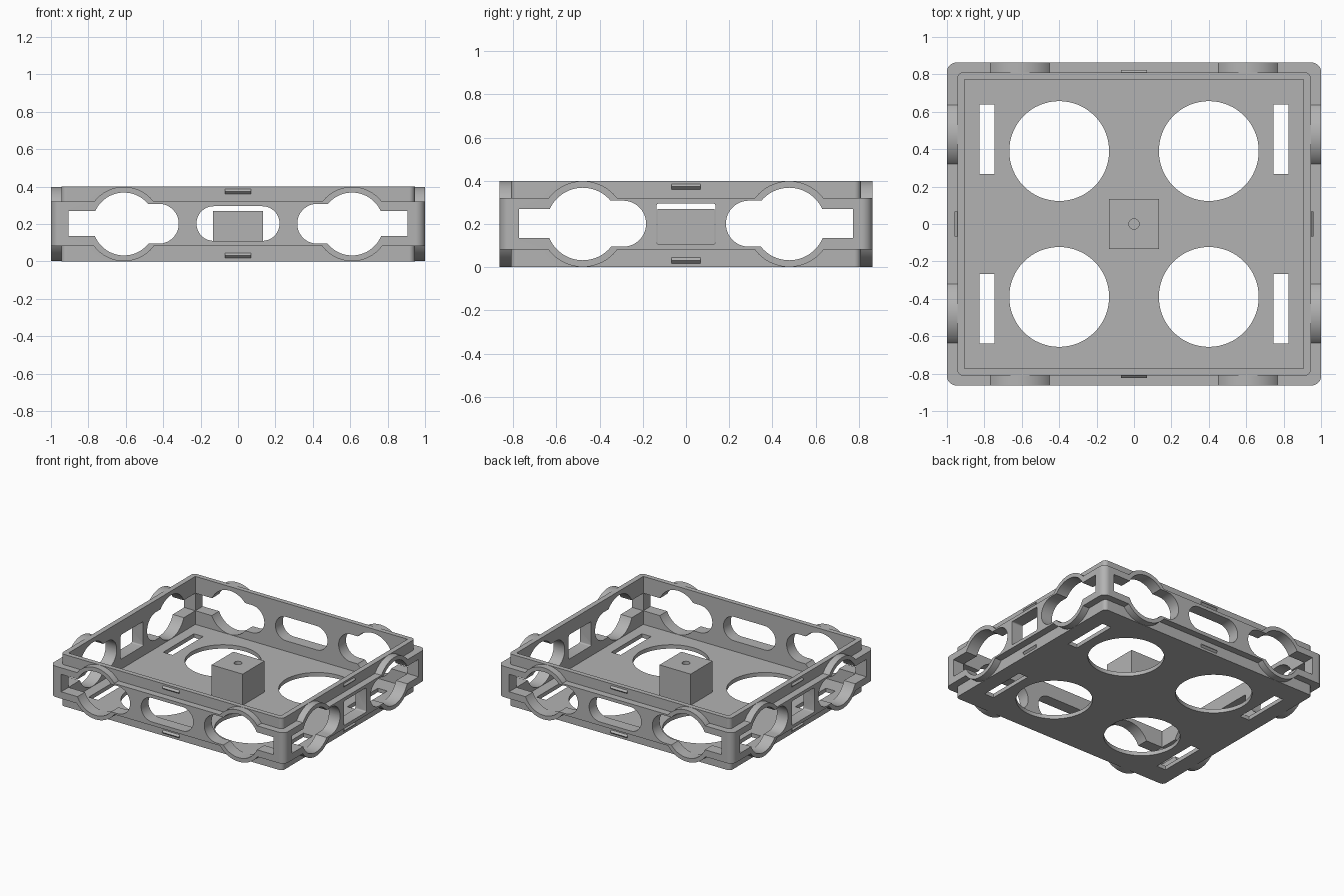
import bpy, bmesh, math

cube = bpy.data.objects.get("Cube")
if cube:
    bpy.data.objects.remove(cube, do_unlink=True)

grey = bpy.data.materials.new("plain grey")
grey.use_nodes = True
colour = (0.45, 0.45, 0.45, 1)
grey.diffuse_color = colour
grey.node_tree.nodes["Principled BSDF"].inputs["Base Color"].default_value = colour


def rounded(u0, u1, v0, v1, r=0.0, steps=16):
    """Outline of a rectangle with rounded corners."""
    if r == 0:
        return [(u0, v0), (u1, v0), (u1, v1), (u0, v1)]
    pts = []
    corners = [(u1 - r, v1 - r), (u0 + r, v1 - r), (u0 + r, v0 + r), (u1 - r, v0 + r)]
    for i, (cu, cv) in enumerate(corners):
        for k in range(steps + 1):
            a = math.pi / 2 * (i + k / steps)
            pts.append((cu + r * math.cos(a), cv + r * math.sin(a)))
    return pts


def disc(u, v, r):
    return rounded(u - r, u + r, v - r, v + r, r)


def prism(name, outline, axis, lo, hi):
    """Extrude an outline along the x, y or z axis."""
    place = {"x": lambda u, v, w: (w, u, v),
             "y": lambda u, v, w: (u, w, v),
             "z": lambda u, v, w: (u, v, w)}[axis]
    bm = bmesh.new()
    rings = [[bm.verts.new(place(u, v, w)) for u, v in outline] for w in (lo, hi)]
    bm.faces.new(rings[0])
    bm.faces.new(rings[1])
    n = len(outline)
    for i in range(n):
        j = (i + 1) % n
        bm.faces.new((rings[0][i], rings[0][j], rings[1][j], rings[1][i]))
    bmesh.ops.remove_doubles(bm, verts=bm.verts, dist=1e-5)
    bmesh.ops.recalc_face_normals(bm, faces=bm.faces)
    mesh = bpy.data.meshes.new(name)
    bm.to_mesh(mesh)
    bm.free()
    mesh.materials.append(grey)
    obj = bpy.data.objects.new(name, mesh)
    bpy.context.collection.objects.link(obj)
    return obj


def combine(target, operation, *shape):
    """Apply a boolean with a temporary prism."""
    tool = prism("cutter", *shape)
    mod = target.modifiers.new("boolean", "BOOLEAN")
    mod.operation, mod.object, mod.solver = operation, tool, "EXACT"
    graph = bpy.context.evaluated_depsgraph_get()
    mesh = bpy.data.meshes.new_from_object(target.evaluated_get(graph))
    target.modifiers.clear()
    target.data = mesh
    bpy.data.objects.remove(tool, do_unlink=True)


# Solid tray: tall core, wider middle band and round bosses
X, Y, MID = 1.0, 0.863, 0.2
tray = prism("tray", rounded(-0.945, 0.945, -0.81, 0.81, 0.03), "z", 0, 0.4)
combine(tray, "UNION", rounded(-X, X, -Y, Y, 0.05), "z", 0.082, 0.32)
sides = [("y", 0.61, Y), ("x", 0.478, X)]
for axis, c, reach in sides:
    for s in (-1, 1):
        combine(tray, "UNION", disc(s * c, MID, 0.199), axis, -reach, reach)

# Hollow inside
combine(tray, "DIFFERENCE", rounded(-0.905, 0.905, -0.773, 0.773), "z", 0.03, 0.6)

# Wall openings: round hole, square outer notch, round-ended inner slot
for axis, c, reach in sides:
    for s in (-1, 1):
        notch = rounded(c, c + 0.295, 0.135, 0.27)
        slot = rounded(c - 0.293, c + 0.09, 0.095, 0.308, 0.106)
        for outline in (disc(c, MID, 0.168), notch, slot):
            combine(tray, "DIFFERENCE", [(s * u, v) for u, v in outline], axis, -1.2, 1.2)
combine(tray, "DIFFERENCE", rounded(-0.222, 0.222, 0.11, 0.295, 0.092), "y", -1.2, 1.2)
combine(tray, "DIFFERENCE", rounded(-0.136, 0.136, 0.107, 0.295, 0.01, 4), "x", -1.2, 1.2)

# Floor openings
for sx in (-1, 1):
    for sy in (-1, 1):
        combine(tray, "DIFFERENCE", disc(sx * 0.4, sy * 0.39, 0.267), "z", -0.1, 0.1)
        strap = [(sx * u, sy * v) for u, v in rounded(0.745, 0.825, 0.267, 0.64)]
        combine(tray, "DIFFERENCE", strap, "z", -0.1, 0.1)

# Centre block with a screw hole
block = prism("centre_block", rounded(-0.133, 0.133, -0.133, 0.133), "z", 0.02, 0.27)
combine(block, "DIFFERENCE", disc(0, 0, 0.028), "z", 0.1, 0.4)

# Clip ridges above and below the band on every side
ridges = []
for axis, wall, half in (("x", 0.81, 0.07), ("y", 0.945, 0.067)):
    for s in (-1, 1):
        for z, level in ((0.373, "upper"), (0.031, "lower")):
            profile = [(s * (wall - 0.005), z - 0.013), (s * wall, z - 0.013),
                       (s * (wall + 0.014), z), (s * wall, z + 0.013),
                       (s * (wall - 0.005), z + 0.013)]
            ridges.append(prism(level + "_clip_ridge", profile, axis, -half, half))

# Smooth the curved walls, keep the edges sharp
bpy.ops.object.select_all(action="DESELECT")
for obj in (tray, block):
    obj.select_set(True)
bpy.context.view_layer.objects.active = tray
bpy.ops.object.shade_smooth_by_angle(angle=math.radians(30))
